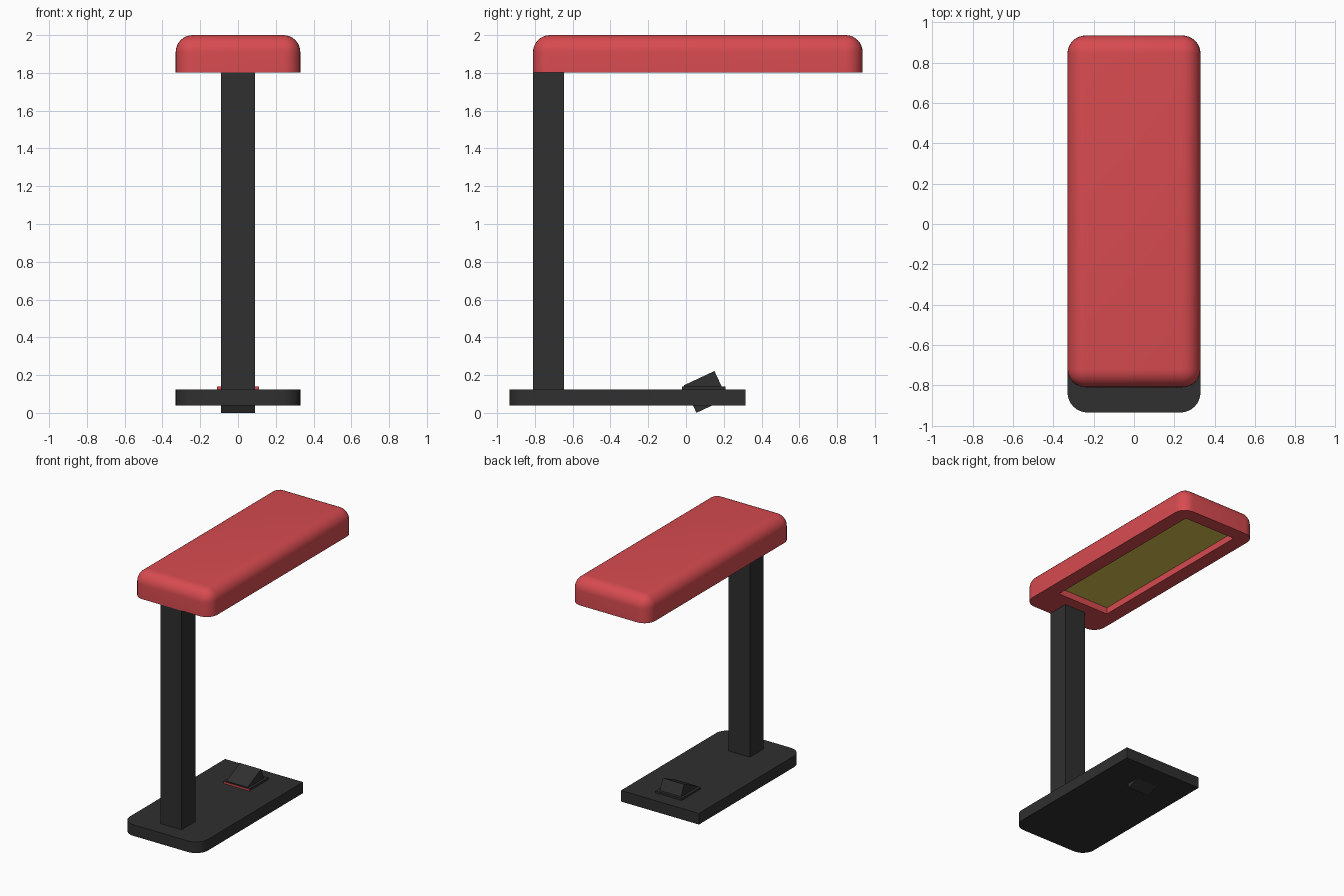
import bpy, bmesh, math
from mathutils import Matrix

default = bpy.data.objects.get("Cube")
if default:
    bpy.data.objects.remove(default, do_unlink=True)


def material(name, rgb):
    mat = bpy.data.materials.new(name)
    mat.use_nodes = True
    colour = (*rgb, 1.0)
    mat.diffuse_color = colour
    mat.node_tree.nodes["Principled BSDF"].inputs["Base Color"].default_value = colour
    return mat


RED = material("red", (0.68, 0.07, 0.08))
DARK = material("charcoal", (0.029, 0.029, 0.029))
YELLOW = material("warm_yellow", (0.70, 0.55, 0.08))


def box(name, low, high, mats, radius=0.0, pick=None):
    """Box between two corners; edges chosen by pick are rounded."""
    size = [h - l for l, h in zip(low, high)]
    centre = [(h + l) / 2 for l, h in zip(low, high)]
    bm = bmesh.new()
    bmesh.ops.create_cube(bm, size=1, matrix=Matrix.Diagonal((*size, 1)))
    if radius:
        edges = [e for e in bm.edges if pick(e)]
        bmesh.ops.bevel(bm, geom=edges, offset=radius, offset_type='OFFSET',
                        segments=8, profile=0.5, affect='EDGES')
    mesh = bpy.data.meshes.new(name)
    bm.to_mesh(mesh)
    bm.free()
    obj = bpy.data.objects.new(name, mesh)
    obj.location = centre
    bpy.context.collection.objects.link(obj)
    for mat in mats:
        mesh.materials.append(mat)
    return obj


def smooth(obj):
    bpy.ops.object.select_all(action='DESELECT')
    obj.select_set(True)
    bpy.context.view_layer.objects.active = obj
    bpy.ops.object.shade_smooth_by_angle(angle=math.radians(35))


def is_upright(edge):
    a, b = edge.verts
    return abs(a.co.z - b.co.z) > 0.01


def above_underside(edge):
    return any(v.co.z > 0 for v in edge.verts)


# Base plate, rounded only at the column end
base = box("base", (-0.33, -0.935, 0.04), (0.33, 0.315, 0.125), [DARK], 0.1,
           lambda e: is_upright(e) and e.verts[0].co.y < 0)
smooth(base)

# Upright column
box("column", (-0.09, -0.81, 0.125), (0.09, -0.645, 1.802), [DARK])

# Lamp head with rounded top, open recess underneath
head = box("lamp_head", (-0.33, -0.81, 1.802), (0.33, 0.935, 2.0), [RED, YELLOW],
           0.09, above_underside)
cutter = box("recess_cutter", (-0.22, -0.56, 1.7), (0.22, 0.83, 1.852), [RED])
cutter.hide_render = True
cut = head.modifiers.new("recess", 'BOOLEAN')
cut.operation = 'DIFFERENCE'
cut.solver = 'EXACT'
cut.object = cutter
bpy.ops.object.select_all(action='DESELECT')
head.select_set(True)
bpy.context.view_layer.objects.active = head
bpy.ops.object.modifier_apply(modifier=cut.name)
bpy.data.objects.remove(cutter, do_unlink=True)

# Light panel is the recess ceiling
underside = min(v.co.z for v in head.data.vertices)
for face in head.data.polygons:
    is_panel = face.normal.z < -0.9 and face.center.z > underside + 0.02
    face.material_index = 1 if is_panel else 0
smooth(head)

# Switch surround with a red front edge
surround = box("switch_surround", (-0.11, -0.02, 0.12), (0.11, 0.21, 0.14), [DARK, RED])
for face in surround.data.polygons:
    face.material_index = 1 if face.normal.y < -0.5 else 0

# Tilted rocker passing through the base
rocker = box("switch_rocker", (-0.09, 0.013, 0.031), (0.09, 0.193, 0.191), [DARK])
rocker.rotation_euler.x = math.radians(25)
